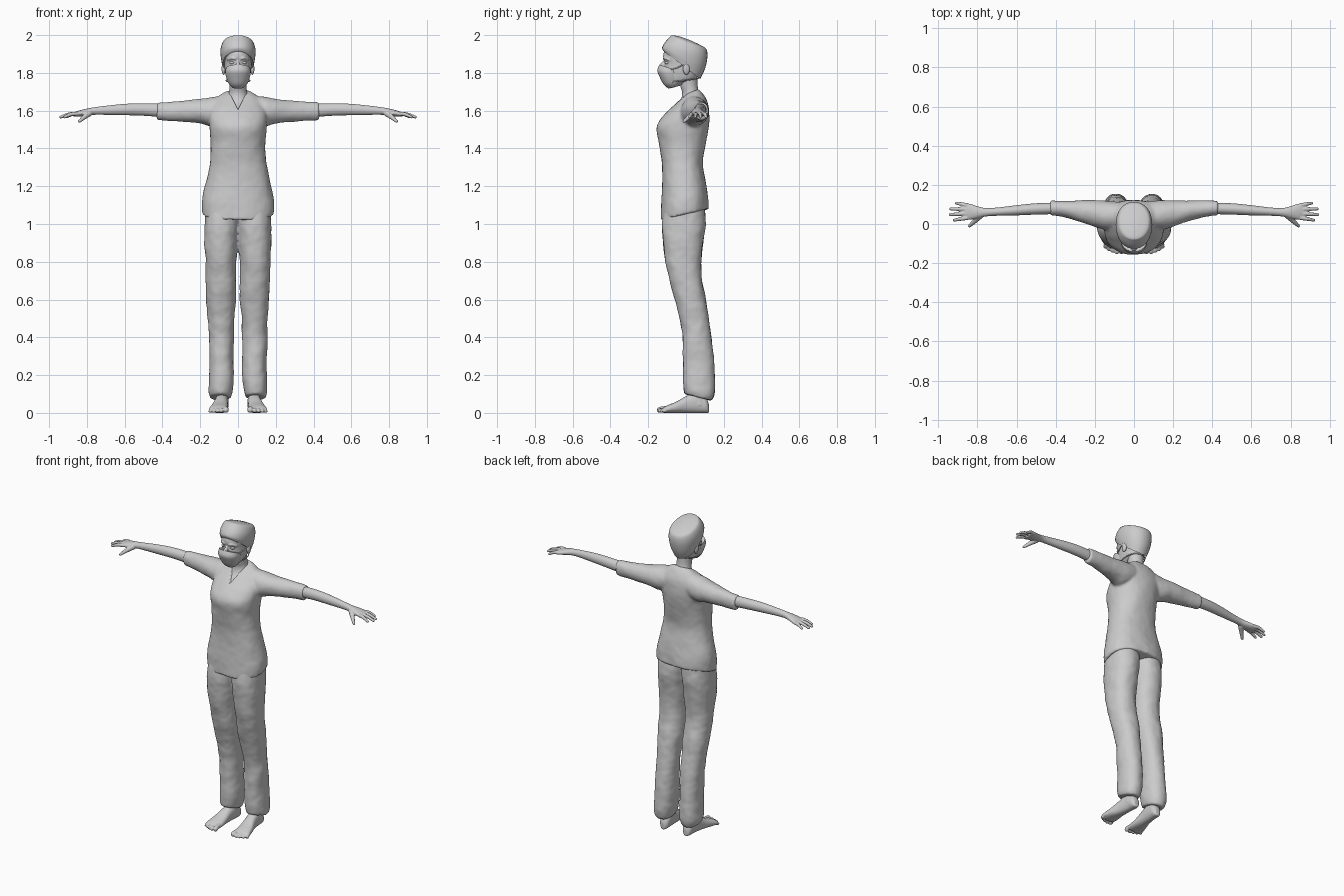
import bpy, bmesh, math
from mathutils import Vector as V

SEG = 32


def sag(x, w, front, back):
    """Ring across the body, from its front and back points (y, z)."""
    f, b = V((x, *front)), V((x, *back))
    return (f + b) / 2, V((w, 0, 0)), (b - f) / 2


def loft(bm, rings, steps=5, p=2.0, seg=SEG):
    """Smooth skin through rings of (centre, half axis, half axis)."""
    flat = [[c for v in r for c in v] for r in rings]
    path = []
    for i in range(len(flat) - 1):
        a, b, c, d = flat[max(i - 1, 0)], flat[i], flat[i + 1], flat[min(i + 2, len(flat) - 1)]
        for s in range(steps):
            t = s / steps
            path.append([0.5 * (2 * q + (r - o) * t + (2 * o - 5 * q + 4 * r - e) * t * t
                                + (3 * q - o - 3 * r + e) * t ** 3)
                         for o, q, r, e in zip(a, b, c, d)])
    path.append(flat[-1])
    power = lambda k: math.copysign(abs(k) ** (2 / p), k)
    loops = []
    for r in path:
        c, u, v = V(r[:3]), V(r[3:6]), V(r[6:])
        angles = [2 * math.pi * k / seg for k in range(seg)]
        loops.append([bm.verts.new(c + u * power(math.cos(a)) + v * power(math.sin(a))) for a in angles])
    for l, m in zip(loops, loops[1:]):
        for k in range(seg):
            n = (k + 1) % seg
            bm.faces.new((l[k], l[n], m[n], m[k]))
    bm.faces.new(loops[0])
    bm.faces.new(loops[-1])


def tube(bm, pts, radii, seg=12):
    """Round limb along points, with a rounded tip."""
    pts = [V(q) for q in pts]
    end = (pts[-1] - pts[-2]).normalized()
    pts += [pts[-1] + end * radii[-1] * 0.7, pts[-1] + end * radii[-1]]
    radii = list(radii) + [radii[-1] * 0.7, radii[-1] * 0.1]
    rings = []
    for i, (q, r) in enumerate(zip(pts, radii)):
        d = (pts[min(i + 1, len(pts) - 1)] - pts[max(i - 1, 0)]).normalized()
        u = d.cross(V((0, 0, 1)) if abs(d.z) < 0.9 else V((0, 1, 0))).normalized()
        rings.append((q, u * r, d.cross(u) * r))
    loft(bm, rings, 3, seg=seg)


def ball(bm, c, r):
    loft(bm, [(V(c) + V((0, 0, r[2] * math.sin(a))), V((r[0] * math.cos(a), 0, 0)), V((0, r[1] * math.cos(a), 0)))
              for a in [math.radians(d) for d in range(-88, 89, 22)]], 1, seg=16)


def finish(bm, name, voxel=0, smooth=0, mirror=False, folds=0):
    bmesh.ops.recalc_face_normals(bm, faces=bm.faces)
    me = bpy.data.meshes.new(name)
    bm.to_mesh(me)
    bm.free()
    o = bpy.data.objects.new(name, me)
    bpy.context.collection.objects.link(o)
    bpy.ops.object.select_all(action='DESELECT')
    o.select_set(True)
    bpy.context.view_layer.objects.active = o
    bpy.ops.object.shade_smooth_by_angle(angle=math.radians(50))
    if voxel:
        m = o.modifiers.new('fuse', 'REMESH')
        m.mode, m.voxel_size, m.use_smooth_shade = 'VOXEL', voxel, True
        m = o.modifiers.new('soften', 'SMOOTH')
        m.factor, m.iterations = 0.5, smooth
    if folds:
        tex = bpy.data.textures.new(name + '_folds', 'CLOUDS')
        tex.noise_scale = 0.13
        m = o.modifiers.new('folds', 'DISPLACE')
        m.texture, m.strength, m.mid_level = tex, folds, 0.5
    if mirror:
        o.modifiers.new('mirror', 'MIRROR')
    return o


# Tunic: body and both sleeves fused
bm = bmesh.new()
loft(bm, [sag(0, w, f, b) for w, f, b in [
    (.190, (-.135, 1.02), (.120, 1.08)), (.190, (-.132, 1.11), (.115, 1.15)),
    (.167, (-.125, 1.24), (.100, 1.24)), (.150, (-.130, 1.33), (.090, 1.33)),
    (.145, (-.145, 1.43), (.105, 1.43)), (.150, (-.155, 1.515), (.118, 1.51)),
    (.155, (-.112, 1.58), (.122, 1.58)), (.140, (-.062, 1.63), (.115, 1.64)),
    (.100, (-.020, 1.67), (.090, 1.69)), (.062, (.000, 1.69), (.068, 1.715))]], p=2.3)
for s in (1, -1):
    loft(bm, [(V((s * x, y, z)), V((0, ry, 0)), V((0, 0, rz))) for x, y, z, ry, rz in [
        (.06, .045, 1.61, .065, .07), (.14, .045, 1.595, .075, .078), (.20, .053, 1.597, .068, .066),
        (.30, .070, 1.597, .050, .055), (.38, .080, 1.597, .041, .050), (.43, .082, 1.597, .039, .047)]])
tunic = finish(bm, 'tunic', .008, 6, folds=.010)

# V neck cut
bm = bmesh.new()
tri = [bm.verts.new(c) for c in [(-.06, -.3, 1.725), (.06, -.3, 1.725), (0, -.3, 1.605)]]
ext = bmesh.ops.extrude_face_region(bm, geom=[bm.faces.new(tri)])
bmesh.ops.translate(bm, vec=(0, .32, 0), verts=[g for g in ext['geom'] if isinstance(g, bmesh.types.BMVert)])
cutter = finish(bm, 'neckline_cutter')
cutter.hide_render = True
cutter.hide_set(True)
m = tunic.modifiers.new('v_neck', 'BOOLEAN')
m.operation, m.object, m.solver = 'DIFFERENCE', cutter, 'EXACT'

# Neck and upper chest
bm = bmesh.new()
loft(bm, [sag(0, w, f, b) for w, f, b in [
    (.09, (-.095, 1.56), (.09, 1.56)), (.08, (-.070, 1.61), (.09, 1.62)), (.06, (-.032, 1.65), (.08, 1.67)),
    (.048, (-.020, 1.69), (.068, 1.70)), (.045, (-.030, 1.73), (.062, 1.73)), (.048, (-.04, 1.78), (.06, 1.78))]])
finish(bm, 'neck')

# Trousers: two legs meeting at the hips
bm = bmesh.new()
for s in (1, -1):
    loft(bm, [sag(s * x, w, f, b) for x, w, f, b in [
        (.080, .092, (-.110, 1.12), (.095, 1.12)), (.087, .090, (-.128, 1.0), (.105, 1.0)),
        (.090, .088, (-.120, .9), (.090, .9)), (.091, .082, (-.108, .8), (.082, .8)),
        (.090, .080, (-.085, .7), (.085, .7)), (.088, .077, (-.060, .6), (.106, .6)),
        (.088, .067, (-.022, .43), (.130, .43)), (.087, .064, (-.017, .3), (.145, .3)),
        (.088, .065, (-.015, .2), (.153, .19)), (.092, .063, (-.012, .135), (.150, .105)),
        (.092, .053, (-.008, .100), (.135, .065))]], p=2.2)
finish(bm, 'trousers', .008, 5, folds=.014)

# Arm and hand
bm = bmesh.new()
loft(bm, [(V((x, y, z)), V((0, ry, 0)), V((0, 0, rz))) for x, y, z, ry, rz in [
    (.38, .080, 1.600, .029, .036), (.50, .077, 1.606, .029, .033), (.60, .070, 1.606, .026, .030),
    (.70, .063, 1.602, .021, .024), (.76, .060, 1.598, .022, .020), (.80, .060, 1.592, .031, .019),
    (.84, .063, 1.585, .041, .016), (.87, .065, 1.580, .038, .011)]])
for y0, y1, x1 in [(.032, .020, .918), (.054, .048, .940), (.076, .077, .937), (.095, .107, .908)]:
    a, b = V((.85, y0, 1.584)), V((x1, y1, 1.566))
    tube(bm, [a, a.lerp(b, .5) + V((0, 0, .006)), b], [.0115, .010, .0075])
tube(bm, [(.785, .045, 1.588), (.815, .014, 1.565), (.840, -.010, 1.543)], [.018, .0125, .008])
finish(bm, 'arm_and_hand', .0035, 3, mirror=True)

# Foot, ankle and toes
bm = bmesh.new()
loft(bm, [(V((x, y, h)), V((w, 0, 0)), V((0, 0, h))) for x, y, w, h in [
    (.082, .122, .014, .022), (.082, .105, .030, .040), (.084, .060, .034, .055), (.090, .0, .037, .044),
    (.097, -.05, .045, .030), (.102, -.10, .051, .020), (.104, -.12, .046, .014)]], p=2.3)
tube(bm, [(.085, .07, .04), (.085, .07, .10), (.087, .07, .15)], [.034, .032, .035], 24)
for x, y, r in [(.064, -.139, .0155), (.088, -.143, .0115), (.109, -.137, .0108),
                (.129, -.128, .0105), (.147, -.115, .0105)]:
    tube(bm, [(x * .85 + .015, -.085, r + .008), (x, y * .55 - .05, r + .006), (x, y, r)], [r, r * .85, r])
finish(bm, 'foot', .004, 3, mirror=True)

# Head with nose and brow
bm = bmesh.new()
loft(bm, [sag(0, w, f, b) for w, f, b in [
    (.028, (-.085, 1.718), (-.02, 1.735)), (.045, (-.108, 1.735), (.0, 1.75)), (.060, (-.118, 1.77), (.05, 1.765)),
    (.068, (-.120, 1.81), (.07, 1.80)), (.072, (-.114, 1.85), (.085, 1.84)), (.074, (-.121, 1.89), (.09, 1.88)),
    (.070, (-.110, 1.93), (.08, 1.92))]], p=2.15)
tube(bm, [(0, -.108, 1.88), (0, -.122, 1.85), (0, -.138, 1.82)], [.010, .010, .013])
for s in (1, -1):
    tube(bm, [(s * .012, -.117, 1.874), (s * .032, -.111, 1.879), (s * .052, -.092, 1.870)], [.007, .008, .006])
finish(bm, 'head', .0035, 3)

# Eyes and ears
bm = bmesh.new()
ball(bm, (.031, -.099, 1.854), (.015, .014, .009))
finish(bm, 'eye', mirror=True)
bm = bmesh.new()
ball(bm, (.076, .002, 1.822), (.011, .018, .032))
finish(bm, 'ear', mirror=True)

# Face mask
bm = bmesh.new()
loft(bm, [sag(0, w, f, b) for w, f, b in [
    (.033, (-.092, 1.717), (-.03, 1.735)), (.050, (-.118, 1.738), (-.025, 1.75)), (.062, (-.138, 1.775), (-.025, 1.775)),
    (.067, (-.152, 1.812), (-.025, 1.795)), (.064, (-.141, 1.844), (-.03, 1.805))]], p=2.1)
finish(bm, 'face_mask')

# Mask straps
bm = bmesh.new()
tube(bm, [(.056, -.095, 1.815), (.072, -.05, 1.826), (.080, -.01, 1.846)], [.003] * 3, 8)
tube(bm, [(.049, -.085, 1.752), (.062, -.03, 1.757), (.061, .01, 1.762), (.042, .05, 1.768), (0, .067, 1.772)],
     [.003] * 5, 8)
finish(bm, 'mask_strap', mirror=True)

# Surgical cap, tilted back
bm = bmesh.new()
loft(bm, [sag(0, w, f, b) for w, f, b in [
    (.080, (-.122, 1.918), (.075, 1.768)), (.090, (-.126, 1.935), (.100, 1.82)), (.093, (-.113, 1.96), (.113, 1.88)),
    (.082, (-.088, 1.988), (.108, 1.925)), (.062, (-.072, 1.999), (.080, 1.945)), (.020, (-.03, 1.992), (.03, 1.97))]],
     p=2.15)
finish(bm, 'cap')
